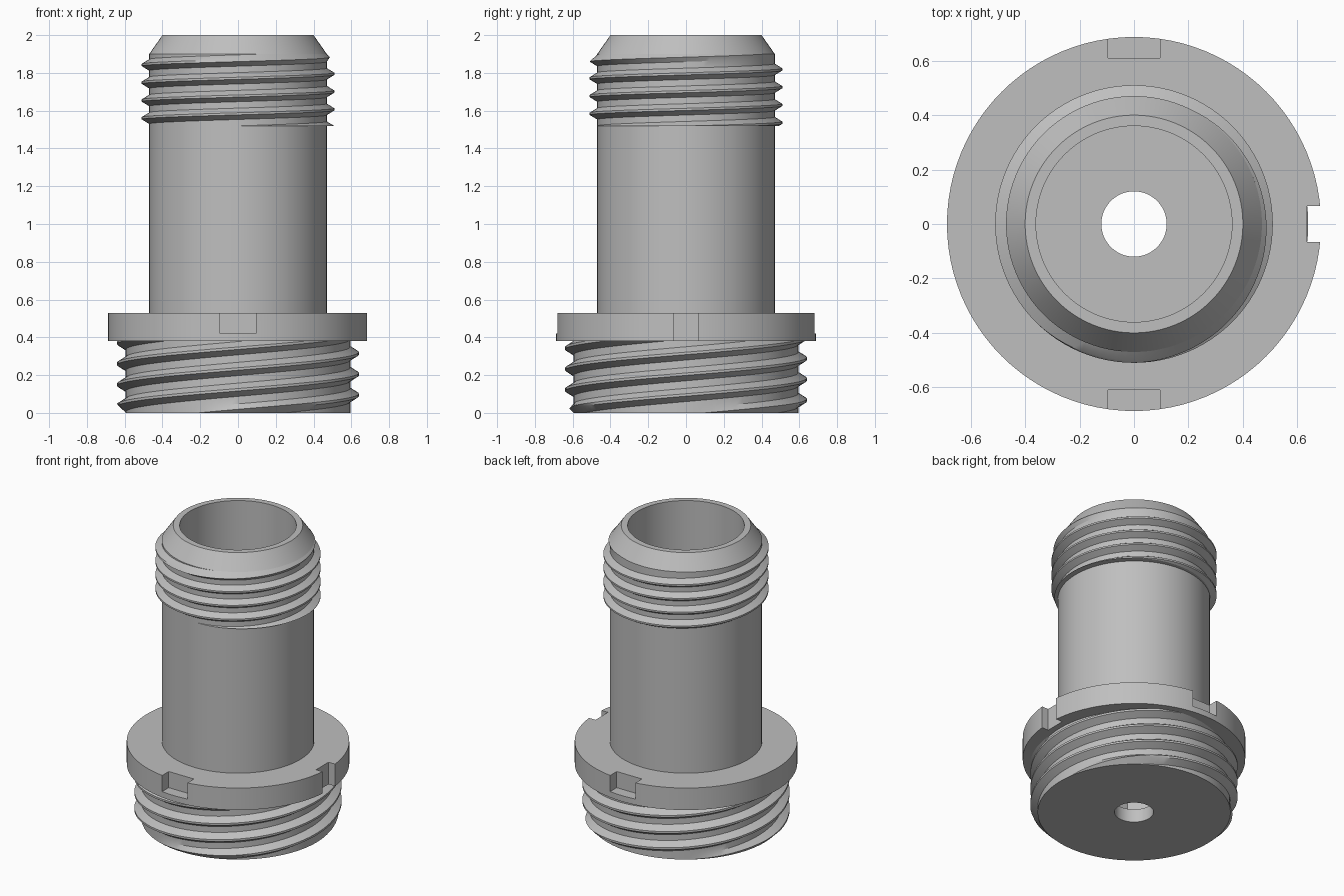
import bpy, bmesh
from math import pi, cos, sin, hypot, floor, ceil, radians

if "Cube" in bpy.data.objects:
    bpy.data.objects.remove(bpy.data.objects["Cube"], do_unlink=True)

SEG = 96
metal = bpy.data.materials.new("plain grey metal")
metal.use_nodes = True
GREY = (0.52, 0.52, 0.52, 1)
metal.diffuse_color = GREY
metal.node_tree.nodes["Principled BSDF"].inputs["Base Color"].default_value = GREY


def finish(bm, name):
    """Turn a bmesh into a named, smooth-shaded object."""
    bmesh.ops.recalc_face_normals(bm, faces=bm.faces)
    mesh = bpy.data.meshes.new(name)
    bm.to_mesh(mesh)
    bm.free()
    mesh.materials.append(metal)
    obj = bpy.data.objects.new(name, mesh)
    bpy.context.collection.objects.link(obj)
    return obj


def smooth(obj):
    bpy.ops.object.select_all(action='DESELECT')
    obj.select_set(True)
    bpy.context.view_layer.objects.active = obj
    bpy.ops.object.shade_smooth_by_angle(angle=radians(28))


def lathe(name, profile, closed=False):
    """Revolve (radius, z) points; a radius may be a function of the angle."""
    bm = bmesh.new()
    rings = []
    for r, z in profile:
        ring = []
        for i in range(SEG):
            a = 2 * pi * i / SEG
            rad = r(a) if callable(r) else r
            ring.append(bm.verts.new((rad * cos(a), rad * sin(a), z)))
        rings.append(ring)
    pairs = list(zip(rings, rings[1:]))
    if closed:
        pairs.append((rings[-1], rings[0]))
    for low, high in pairs:
        for i in range(SEG):
            j = (i + 1) % SEG
            bm.faces.new((low[i], low[j], high[j], high[i]))
    return finish(bm, name)


def thread(name, root, crest, z0, z1, pitch, starts, crest_z, inner, taper):
    """Helical V thread cut flat at z0 and z1; crest_z is a crest on the -x side."""
    bm = bmesh.new()
    shape = [(0, root), (0.36, root), (0.62, crest), (0.74, crest)]
    lead = pitch * starts
    base = crest_z - lead / 2 - 0.68 * pitch
    first = floor((z0 - lead - base) / pitch) - 1
    last = ceil((z1 - base) / pitch) + 1
    rows = [(r, base + pitch * (k + u)) for k in range(first, last) for u, r in shape]
    columns = []
    for i in range(SEG + 1):
        a = 2 * pi * i / SEG
        columns.append([bm.verts.new((r * cos(a), r * sin(a), z + lead * i / SEG))
                        for r, z in rows])
    for c, d in zip(columns, columns[1:]):
        for k in range(len(rows) - 1):
            bm.faces.new((c[k], d[k], d[k + 1], c[k + 1]))
    bmesh.ops.remove_doubles(bm, verts=bm.verts, dist=1e-5)
    for z, n in ((z0, -1), (z1, 1)):
        bmesh.ops.bisect_plane(bm, geom=bm.verts[:] + bm.edges[:] + bm.faces[:],
                               plane_co=(0, 0, z), plane_no=(0, 0, n), clear_outer=True)
    # run the crests out towards the tapered end
    end = z0 if taper == "bottom" else z1
    for v in bm.verts:
        r = hypot(v.co.x, v.co.y)
        limit = root + abs(v.co.z - end)
        if r > limit:
            v.co.x *= limit / r
            v.co.y *= limit / r
    # flat end faces running inwards
    rim = [e for e in bm.edges if e.is_boundary]
    new = bmesh.ops.extrude_edge_only(bm, edges=rim)["geom"]
    for v in (g for g in new if isinstance(g, bmesh.types.BMVert)):
        r = hypot(v.co.x, v.co.y)
        v.co.x *= inner / r
        v.co.y *= inner / r
    return finish(bm, name)


def hexagon(a):
    return 0.2 / cos(a % (pi / 3) - pi / 6)


# Hollow barrel with chamfered mouth, bore, hex socket and through hole
smooth(lathe("barrel", [
    (0.47, 0.40), (0.47, 1.52), (0.46, 1.525), (0.46, 1.895), (0.47, 1.9),
    (0.40, 2.0), (0.36, 2.0), (0.36, 0.25), (hexagon, 0.25), (hexagon, 0.09),
    (0.12, 0.09), (0.12, 0.0)]))

# Threads
smooth(thread("upper_thread", 0.47, 0.51, 1.52, 1.9, 0.094, 1, 1.56, 0.455, "top"))
smooth(thread("lower_thread", 0.595, 0.64, 0.0, 0.38, 0.11, 3, 0.04, 0.12, "bottom"))

# Flange with two blind notches and one slot cut right through
flange = lathe("flange", [(0.46, 0.38), (0.687, 0.38), (0.687, 0.53), (0.46, 0.53)], True)


def cut(low, high):
    bm = bmesh.new()
    bmesh.ops.create_cube(bm, size=1)
    for v in bm.verts:
        v.co = [lo if c < 0 else hi for c, lo, hi in zip(v.co, low, high)]
    cutter = finish(bm, "notch_cutter")
    cutter.hide_render = True
    mod = flange.modifiers.new("notch", 'BOOLEAN')
    mod.operation = 'DIFFERENCE'
    mod.solver = 'EXACT'
    mod.object = cutter
    bpy.context.view_layer.objects.active = flange
    bpy.ops.object.modifier_apply(modifier=mod.name)
    bpy.data.objects.remove(cutter, do_unlink=True)


cut((-0.095, -0.8, 0.42), (0.095, -0.61, 0.6))
cut((-0.095, 0.61, 0.42), (0.095, 0.8, 0.6))
cut((0.635, -0.067, 0.3), (0.8, 0.067, 0.6))
smooth(flange)
